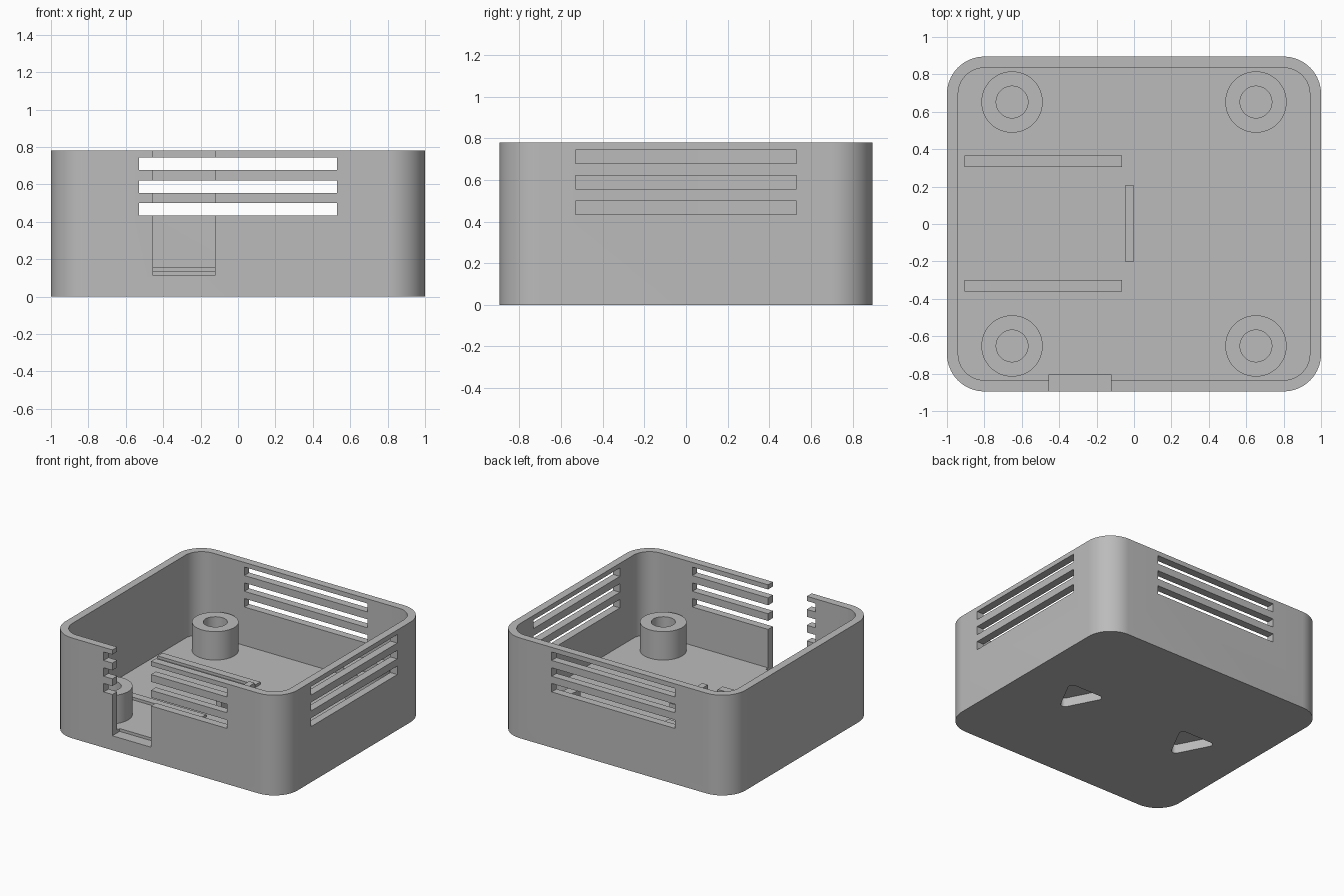
import bpy, bmesh, math
from mathutils import Vector

cube = bpy.data.objects.get("Cube")
if cube:
    bpy.data.objects.remove(cube, do_unlink=True)

grey = bpy.data.materials.new("plain grey")
grey.use_nodes = True
colour = (0.5, 0.5, 0.5, 1)
grey.diffuse_color = colour
grey.node_tree.nodes["Principled BSDF"].inputs["Base Color"].default_value = colour

FLOOR, TOP = 0.134, 0.78
HX, HY, WALL = 1.0, 0.895, 0.06


def prism(name, outline, z0, z1):
    """Upright solid from a counter-clockwise outline."""
    bm = bmesh.new()
    base = bm.faces.new([bm.verts.new((x, y, z0)) for x, y in outline])
    side = bmesh.ops.extrude_face_region(bm, geom=[base])
    moved = [v for v in side["geom"] if isinstance(v, bmesh.types.BMVert)]
    bmesh.ops.translate(bm, verts=moved, vec=(0, 0, z1 - z0))
    bmesh.ops.recalc_face_normals(bm, faces=bm.faces)
    mesh = bpy.data.meshes.new(name)
    bm.to_mesh(mesh)
    bm.free()
    obj = bpy.data.objects.new(name, mesh)
    bpy.context.collection.objects.link(obj)
    mesh.materials.append(grey)
    return obj


def arc(cx, cy, r, start, end, steps):
    angles = [math.radians(start + (end - start) * i / steps) for i in range(steps + 1)]
    return [(cx + r * math.cos(a), cy + r * math.sin(a)) for a in angles]


def rounded_rect(hx, hy, r):
    points = []
    for i, (sx, sy) in enumerate([(1, 1), (-1, 1), (-1, -1), (1, -1)]):
        points += arc(sx * (hx - r), sy * (hy - r), r, 90 * i, 90 * i + 90, 16)
    return points


def circle(x, y, r):
    return arc(x, y, r, 0, 360, 48)[:-1]


def box(name, x0, x1, y0, y1, z0, z1):
    return prism(name, [(x0, y0), (x1, y0), (x1, y1), (x0, y1)], z0, z1)


def cut(target, cutter):
    cutter.hide_render = True
    mod = target.modifiers.new("cut", 'BOOLEAN')
    mod.operation, mod.solver, mod.object = 'DIFFERENCE', 'EXACT', cutter
    bpy.context.view_layer.objects.active = target
    bpy.ops.object.modifier_apply(modifier=mod.name)
    bpy.data.objects.remove(cutter, do_unlink=True)


def smooth(obj):
    bpy.ops.object.select_all(action='DESELECT')
    obj.select_set(True)
    bpy.context.view_layer.objects.active = obj
    bpy.ops.object.shade_smooth_by_angle(angle=math.radians(30))


# Open tray with rounded corners
case = prism("case", rounded_rect(HX, HY, 0.2), 0, TOP)
cut(case, prism("cavity", rounded_rect(HX - WALL, HY - WALL, 0.14), FLOOR, 1))

# Vent slots through the front and back walls and the left wall
for z in (0.433, 0.555, 0.678):
    cut(case, box("vent", -0.53, 0.53, -1, 1, z, z + 0.066))
    cut(case, box("side_vent", 0.9, 1.1, -0.53, 0.53, z, z + 0.066))

# Cable opening in the front wall, cut slightly into the floor
cut(case, box("cable_opening", -0.455, -0.122, -1, -0.805, 0.112, 1))

# Blind rounded triangular hanging recesses underneath
for x in (-0.51, 0.51):
    r = 0.03
    triangle = (arc(x + 0.115, 0.07, r, -30, 90, 6) + arc(x - 0.115, 0.07, r, 90, 210, 6)
                + arc(x, -0.15, r, 210, 330, 6))
    cut(case, prism("recess", triangle, -0.1, 0.07))
smooth(case)

# Hollow screw posts
for x, side in ((-0.652, "right"), (0.652, "left")):
    for y, end in ((-0.652, "front"), (0.652, "back")):
        post = prism(f"{end}_{side}_post", circle(x, y, 0.164), FLOOR - 0.02, 0.355)
        cut(post, prism("bore", circle(x, y, 0.085), 0, 1))
        smooth(post)

# Low guide ribs and end stop on the floor
for y, end in ((-0.33, "front"), (0.335, "back")):
    box(f"{end}_rib", -0.905, -0.063, y - 0.03, y + 0.03, FLOOR - 0.02, 0.155)
box("end_stop", -0.048, 0, -0.2, 0.205, FLOOR - 0.02, 0.225)
